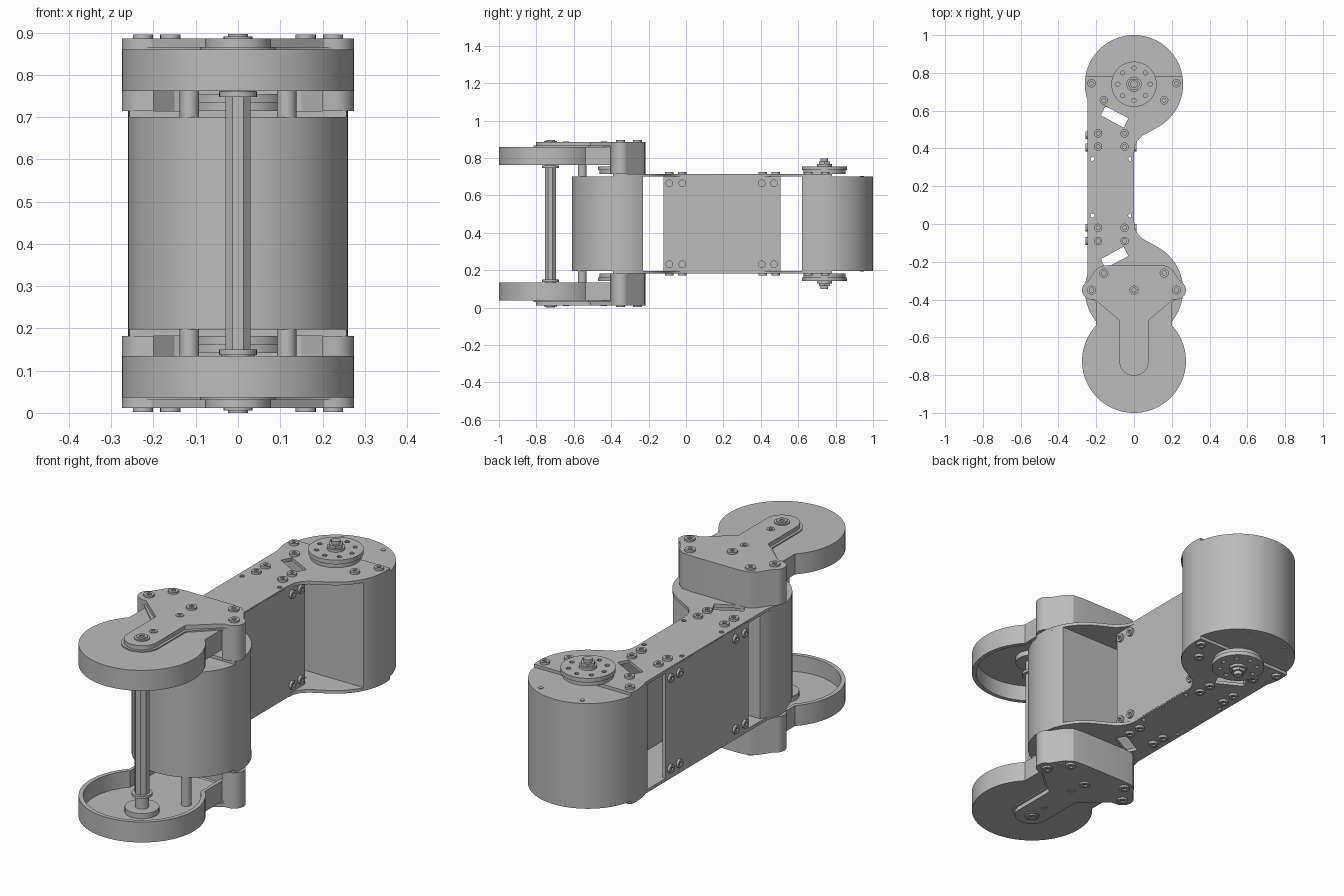
import bpy, bmesh
from math import sin, cos, pi, radians
from mathutils import Matrix, Vector

if "Cube" in bpy.data.objects:
    bpy.data.objects.remove(bpy.data.objects["Cube"])

MID = 0.4485      # height of the mirror plane
SPINE = 0.195     # y about which the link's two ends mirror
BACK, FRONT, SHAFT = 0.74, -0.35, -0.725

grey = bpy.data.materials.new("grey")
grey.use_nodes = True
grey.diffuse_color = (0.5, 0.5, 0.5, 1)
grey.node_tree.nodes["Principled BSDF"].inputs["Base Color"].default_value = (0.5, 0.5, 0.5, 1)


def arc(cx, cy, r, a0, a1, n=24):
    return [(cx + r * cos(radians(a0 + (a1 - a0) * i / n)),
             cy + r * sin(radians(a0 + (a1 - a0) * i / n))) for i in range(n + 1)]


def circle(cx, cy, r, n=24):
    return arc(cx, cy, r, 0, 360 - 360 / n, n - 1)


def to_front(pts):
    return [(x, 2 * SPINE - y) for x, y in pts]


def mirror_x(pts):
    return pts + [(-x, y) for x, y in reversed(pts)]


def prism(name, loops, z0, z1, side=1, matrix=None):
    """Extrude an outline (first loop) with holes (other loops)."""
    bm = bmesh.new()
    edges = []
    for loop in loops:
        vs = [bm.verts.new((x, y, z0)) for x, y in loop]
        edges += [bm.edges.new((vs[i - 1], vs[i])) for i in range(len(vs))]
    if len(loops) == 1:
        bm.faces.new(vs)
    else:
        bmesh.ops.triangle_fill(bm, edges=edges, use_beauty=True, normal=(0, 0, 1))
    out = bmesh.ops.extrude_face_region(bm, geom=bm.faces[:], use_keep_orig=True)
    new = [g for g in out["geom"] if isinstance(g, bmesh.types.BMVert)]
    bmesh.ops.translate(bm, verts=new, vec=(0, 0, z1 - z0))
    if side < 0:
        for v in bm.verts:
            v.co.z = 2 * MID - v.co.z
    if matrix:
        bm.transform(matrix)
    bmesh.ops.recalc_face_normals(bm, faces=bm.faces[:])
    mesh = bpy.data.meshes.new(name)
    bm.to_mesh(mesh)
    bm.free()
    mesh.materials.append(grey)
    ob = bpy.data.objects.new(name, mesh)
    bpy.context.collection.objects.link(ob)
    bpy.ops.object.select_all(action="DESELECT")
    ob.select_set(True)
    bpy.context.view_layer.objects.active = ob
    bpy.ops.object.shade_smooth_by_angle(angle=radians(30))
    return ob


def bolt(name, x, y, z, side=1, r=0.022, matrix=None):
    prism(name, [circle(x, y, r, 20), circle(x, y, r * 0.5, 6)], z, z + 0.011, side, matrix)
    prism(name + "_socket", [circle(x, y, r * 0.6, 12)], z, z + 0.003, side, matrix)


# Motor drums at both ends, flat on the inward side
drum = arc(0, BACK, 0.26, -27.5, 207.5, 64)
prism("back_drum", [drum], 2 * MID - 0.70, 0.70)
prism("front_drum", [to_front(drum)], 2 * MID - 0.70, 0.70)

# Link plate outline: straight left edge, round heads, filleted neck
head = ([(-0.245, 0.40)] + arc(0, BACK, 0.26, 199, 171, 6)
        + arc(0, BACK, 0.26, 9, -62, 24)
        + [(0.08, 0.487), (0.045, 0.468), (0.018, 0.44), (0.004, 0.41), (0, 0.37)])
outline = head + to_front(head)[::-1]
window = [(-0.175, 0.575), (-0.152, 0.625), (-0.03, 0.56), (-0.055, 0.51)]
pins = [circle(x, y, 0.011, 10) for x in (-0.22, -0.02) for y in (0.345, 0.045)]

# Cover and bracket outlines
def cover_outline(t):
    r, w = 0.275 - t, 0.2 - t
    a = 43.3
    return [(-w, -0.30)] + arc(0, SHAFT, r, 180 - a, 360 + a, 64) + [(w, -0.30)]


rear = [(0, -0.217), (0.12, -0.217), (0.175, -0.222), (0.205, -0.245), (0.245, -0.305)]
ear = rear + arc(0.225, -0.35, 0.05, 40, -90, 12)
rib = [(0.2, -0.405), (0.2, -0.32), (0.15, -0.275), (0.05, -0.255)]


def arm(t):
    stem = 0.078 + t
    return mirror_x(ear[1:] + [(0.205 + t, -0.402), (stem, -0.51 - t)]
                    + arc(0, SHAFT, stem, 0, -88, 14))


for s, level in ((1, "upper"), (-1, "lower")):
    # Link plate
    prism(level + "_link_plate", [outline, window, to_front(window)] + pins, 0.70, 0.715, s)
    for x in (-0.19, -0.05):
        for y in (0.48, 0.41, -0.02, -0.09):
            bolt(level + "_link_bolt", x, y, 0.715, s)
    for x, y in ((0.225, 0.745), (-0.225, 0.745), (0.16, 0.655), (-0.16, 0.655)):
        bolt(level + "_drum_bolt", x, y, 0.715, s)
    for x in (-0.11, 0.11):
        prism(level + "_drum_stud", [circle(x, 0.94, 0.011, 12)], 0.70, 0.703, s)

    # Rotating hubs on the two drums
    for end, cy in (("back", BACK), ("front", FRONT)):
        holes = [circle(0.085 * cos(k * pi / 4), cy + 0.085 * sin(k * pi / 4), 0.011, 10)
                 for k in range(8)]
        name = level + "_" + end + "_hub"
        prism(name + "_base", [circle(0, cy, 0.112, 40)], 0.715, 0.735, s)
        prism(name + "_flange", [circle(0, cy, 0.12, 40)] + holes, 0.735, 0.755, s)
        prism(name + "_boss", [circle(0, cy, 0.04)], 0.755, 0.767, s)
        prism(name + "_nut", [circle(0, cy, 0.033, 6)], 0.767, 0.781, s)
        prism(name + "_pin", [circle(0, cy, 0.02, 16)], 0.781, 0.797, s)

    # Hollow belt cover, open toward the middle
    wide, inner = cover_outline(0), cover_outline(0.02)
    prism(level + "_cover_cap", [wide], 0.84, 0.86, s)
    prism(level + "_cover_rim", [wide + inner[::-1]], 0.762, 0.84, s)

    # Bracket wall, and the arm plate stepped over the cover
    wall = ear[1:] + rib
    prism(level + "_bracket_wall", [mirror_x(wall)], 0.715, 0.86, s)
    prism(level + "_arm_step", [arm(0.012)], 0.858, 0.866, s)
    prism(level + "_arm_plate", [arm(0)], 0.866, 0.886, s)
    for x, y in ((0.225, -0.35), (-0.225, -0.35), (0.16, -0.26), (-0.16, -0.26), (0, -0.35)):
        bolt(level + "_bracket_bolt", x, y, 0.884, s, 0.024)
    for y in (-0.44, -0.64):
        bolt(level + "_arm_bolt", 0, y, 0.878, s, 0.018)

    # Spacer posts and shaft fittings
    for x in (-0.115, 0.115):
        prism(level + "_spacer_post", [circle(x, -0.555, 0.023)], 0.70, 0.845, s)
    prism(level + "_shaft_collar", [circle(0, SHAFT, 0.045)], 0.747, 0.76, s)
    prism(level + "_shaft_neck", [circle(0, SHAFT, 0.03)], 0.755, 0.845, s)
    prism(level + "_shaft_bearing", [circle(0, SHAFT, 0.075, 32)], 0.815, 0.842, s)
    prism(level + "_shaft_washer", [circle(0, SHAFT, 0.034)], 0.886, 0.891, s)
    bolt(level + "_shaft_bolt", 0, SHAFT, 0.886, s, 0.024)

# Octagonal drive shaft
shaft = arc(0, SHAFT, 0.0325, 22.5, 337.5, 7)
prism("drive_shaft", [shaft], 2 * MID - 0.76, 0.76)

# Side plates and their bolts: local (x, y, z) becomes (y, z, outward x)
for name, x, d in (("left", 0.0, 1), ("right", -0.245, -1)):
    turn = Matrix(((0, 0, d, x), (1, 0, 0, 0), (0, 1, 0, 0), (0, 0, 0, 1)))
    panel = [(-0.12, 0.188), (0.505, 0.188), (0.505, 0.709), (-0.12, 0.709)]
    prism(name + "_side_plate", [panel], -0.015, 0.001, 1, turn)
    for y in (0.47, 0.405, -0.02, -0.09):
        for z in (0.665, 2 * MID - 0.665):
            bolt(name + "_side_bolt", y, z, 0.001, 1, 0.02, turn)
